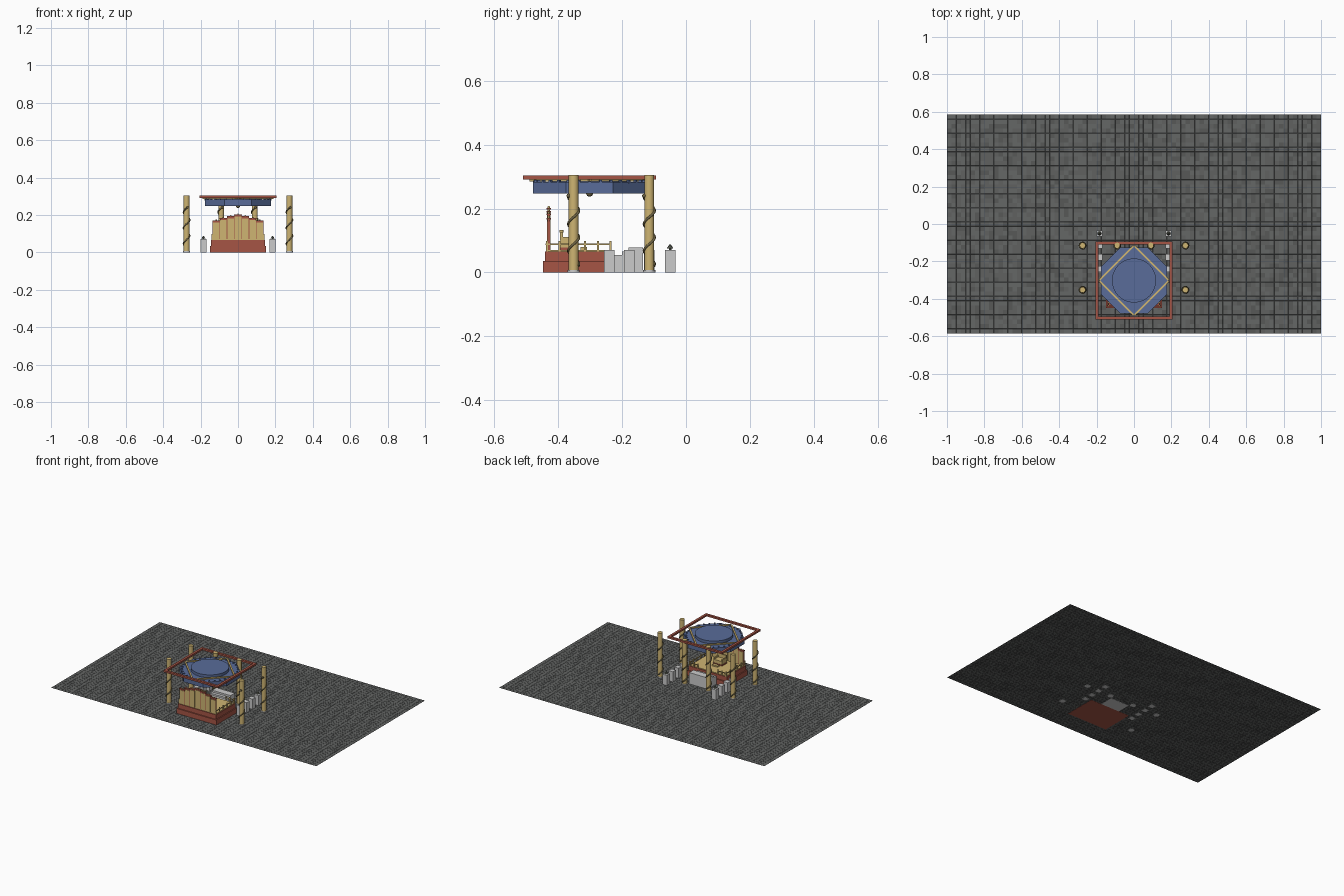
import bpy, bmesh, math, random
from mathutils import Vector

if "Cube" in bpy.data.objects:
    bpy.data.objects.remove(bpy.data.objects["Cube"])

random.seed(4)


def mat(name, c):
    m = bpy.data.materials.new(name)
    m.diffuse_color = (*c, 1)
    m.use_nodes = True
    m.node_tree.nodes["Principled BSDF"].inputs["Base Color"].default_value = m.diffuse_color
    return m


RED = mat("red_lacquer", (0.38, 0.09, 0.06))
GOLD = mat("gold", (0.62, 0.46, 0.17))
BLUE = mat("blue_paint", (0.10, 0.15, 0.32))
DARK = mat("dark_gold", (0.16, 0.13, 0.06))
BRONZE = mat("bronze", (0.12, 0.13, 0.10))


def finish(name, bm, m=None, smooth=False):
    me = bpy.data.meshes.new(name)
    bm.to_mesh(me)
    bm.free()
    ob = bpy.data.objects.new(name, me)
    bpy.context.collection.objects.link(ob)
    if m:
        me.materials.append(m)
    if smooth:
        bpy.context.view_layer.objects.active = ob
        ob.select_set(True)
        bpy.ops.object.shade_smooth_by_angle(angle=math.radians(40))
        ob.select_set(False)
    return ob


def box(name, x0, x1, y0, y1, z0, z1, m=None):
    bm = bmesh.new()
    bmesh.ops.create_cube(bm, size=1)
    for v in bm.verts:
        v.co = Vector(((x0 + x1) / 2 + v.co.x * (x1 - x0),
                       (y0 + y1) / 2 + v.co.y * (y1 - y0),
                       (z0 + z1) / 2 + v.co.z * (z1 - z0)))
    return finish(name, bm, m)


def cyl(name, x, y, z0, z1, r, m=None, n=20, r2=None, turn=0.0):
    bm = bmesh.new()
    bmesh.ops.create_cone(bm, cap_ends=True, segments=n, radius1=r,
                          radius2=r if r2 is None else r2, depth=z1 - z0)
    ob = finish(name, bm, m, n > 8)
    ob.location = (x, y, (z0 + z1) / 2)
    ob.rotation_euler.z = turn
    return ob


def ball(name, x, y, z, r, m):
    bm = bmesh.new()
    bmesh.ops.create_uvsphere(bm, u_segments=12, v_segments=8, radius=r)
    ob = finish(name, bm, m, True)
    ob.location = (x, y, z)
    return ob


def tube(name, pts, r, m):
    cu = bpy.data.curves.new(name, 'CURVE')
    cu.dimensions = '3D'
    cu.bevel_depth = r
    cu.bevel_resolution = 1
    cu.use_fill_caps = True
    s = cu.splines.new('POLY')
    s.points.add(len(pts) - 1)
    for p, c in zip(s.points, pts):
        p.co = (*c, 1)
    cu.materials.append(m)
    ob = bpy.data.objects.new(name, cu)
    bpy.context.collection.objects.link(ob)
    return ob


# tiled floor with slightly sunken joints and random grey shades
bm = bmesh.new()
bmesh.ops.create_grid(bm, x_segments=80, y_segments=47, size=1)
for v in bm.verts:
    v.co.y *= 0.585
    v.co.z = 0.0005
for f in bm.faces:
    f.material_index = random.choice((0, 0, 1, 1, 2))
bmesh.ops.inset_individual(bm, faces=bm.faces[:], thickness=0.0008, depth=0.0005)
floor = finish("tiled_floor", bm)
for i, g in enumerate((0.13, 0.115, 0.095)):
    floor.data.materials.append(mat("floor_stone_%d" % i, (g, g * 1.04, g * 1.02)))

# stepped dais and its gilded top
box("dais_lower", -0.15, 0.15, -0.448, -0.228, 0, 0.035, RED)
box("dais_upper", -0.144, 0.144, -0.441, -0.235, 0.035, 0.066, RED)
box("dais_top", -0.138, 0.138, -0.436, -0.24, 0.066, 0.07, GOLD)

# stone stair blocks
for i, (a, b, h) in enumerate(((-0.228, -0.2, 0.055), (-0.2, -0.18, 0.066), (-0.18, -0.134, 0.078))):
    box("stair_%d" % i, -0.07, 0.07, a, b, 0, h)

# folding screen: seven panels rising to the middle
w = 0.039
for i in range(-3, 4):
    top = 0.197 - 0.009 * abs(i) - (0.004 if abs(i) == 3 else 0)
    x = i * w
    box("screen_frame", x - w / 2, x + w / 2, -0.434, -0.426, 0.066, top, RED)
    box("screen_panel", x - w / 2 + 0.002, x + w / 2 - 0.002, -0.436, -0.424, 0.07, top - 0.006, GOLD)
    box("screen_cap", x - w / 2 - 0.001, x + w / 2 + 0.001, -0.437, -0.423, top, top + 0.005, RED)
    ball("screen_finial", x, -0.43, top + 0.007, 0.004, GOLD)

# throne with back, arms and finials
box("throne_base", -0.034, 0.034, -0.395, -0.34, 0.07, 0.078, RED)
box("throne_seat", -0.032, 0.032, -0.393, -0.342, 0.078, 0.1, GOLD)
box("throne_back", -0.032, 0.032, -0.395, -0.386, 0.1, 0.125, GOLD)
cyl("throne_crest", 0, -0.39, 0.125, 0.133, 0.006, GOLD, 10)
box("footstool", -0.02, 0.02, -0.33, -0.31, 0.07, 0.079, GOLD)
for s in (-1, 1):
    box("throne_arm", s * 0.03 - 0.003, s * 0.03 + 0.003, -0.386, -0.345, 0.1, 0.111, GOLD)

# side railings and short rails beside the stair
for s in (-1, 1):
    x = s * 0.138
    for k in range(6):
        y = -0.436 + k * 0.04
        y = min(y, -0.237)
        box("railing_post", x - 0.003, x + 0.003, y - 0.003, y + 0.003, 0.066, 0.099, GOLD)
    box("railing_bar", x - 0.002, x + 0.002, -0.44, -0.233, 0.086, 0.091, GOLD)
    for k in range(3):
        xp = s * (0.075 + 0.03 * k)
        box("front_railing_post", xp - 0.003, xp + 0.003, -0.24, -0.234, 0.066, 0.099, GOLD)
    a, b = sorted((s * 0.075, s * 0.138))
    box("front_railing_bar", a, b, -0.239, -0.235, 0.086, 0.091, GOLD)

# columns wound by a serpent relief
for x, y in ((-0.275, -0.115), (0.275, -0.115), (-0.275, -0.352), (0.275, -0.352), (-0.09, -0.115), (0.09, -0.115)):
    cyl("column_base", x, y, 0, 0.008, 0.019)
    cyl("column", x, y, 0.008, 0.305, 0.0155, GOLD)
    pts = []
    for k in range(61):
        t = k / 60
        a = t * math.tau * 2.6 + 1.2
        pts.append((x + 0.0165 * math.cos(a), y + 0.0165 * math.sin(a), 0.02 + 0.22 * t))
    tube("column_serpent", pts, 0.0042, DARK)
    ball("serpent_head", pts[-1][0], pts[-1][1], pts[-1][2], 0.0065, DARK)

# pedestals flanking the approach, outermost pair with bronze birds
for s in (-1, 1):
    x = s * 0.185
    for y in (-0.05, -0.115, -0.178, -0.241):
        box("pedestal", x - 0.0165, x + 0.0165, y - 0.0165, y + 0.0165, 0, 0.07)
    y = -0.05
    cyl("bird_stand", x, y, 0.07, 0.078, 0.004, BRONZE, 8)
    cyl("bird_body", x, y, 0.074, 0.088, 0.011, BRONZE, 8, 0.002)

# ceiling: red frame
C = -0.302
for s in (-1, 1):
    x, y = s * 0.198, C + s * 0.2
    box("ceiling_frame_side", x - 0.008, x + 0.008, C - 0.208, C + 0.208, 0.291, 0.303, RED)
    box("ceiling_frame_end", -0.19, 0.19, y - 0.008, y + 0.008, 0.291, 0.303, RED)
# diagonal gold beams
for k in range(4):
    b = box("diagonal_beam", -0.13, 0.13, 0.127, 0.137, 0.284, 0.291, GOLD)
    b.location.y = C
    b.rotation_euler.z = math.pi / 4 + k * math.pi / 2
# octagonal coffer with round dome drum and hanging pearl
cyl("octagon_coffer", 0, C, 0.247, 0.283, 0.192, BLUE, 8, turn=math.pi / 8)
cyl("coffer_drum", 0, C, 0.283, 0.302, 0.118, BLUE, 40)
ball("hanging_pearl", 0, C, 0.248, 0.011, DARK)
for k in range(32):
    a = k * math.tau / 32
    b = box("coffer_bracket", 0.168, 0.178, -0.004, 0.004, 0.278, 0.289, BLUE)
    b.location.y = C
    b.rotation_euler.z = a
